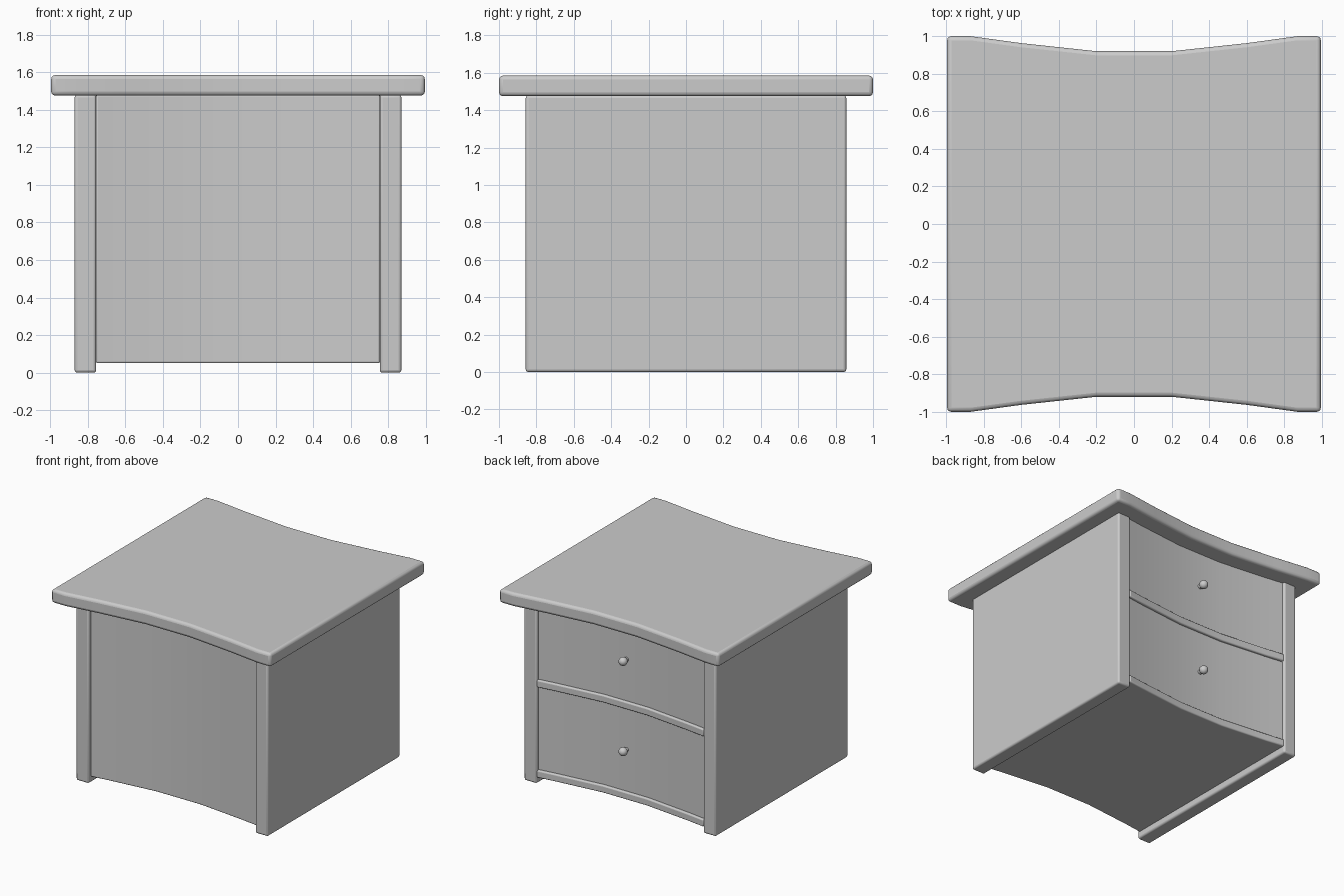
import bpy, bmesh, math

if "Cube" in bpy.data.objects:
    bpy.data.objects.remove(bpy.data.objects["Cube"])

# Half of the concave edge line: (x, y) of the table top
CURVE = [(0.2, 0.92), (0.6, 0.963), (0.87, 1.0), (0.995, 1.0)]


def edge_points(half_width, offset):
    """Concave line from -half_width to +half_width, moved by offset in y."""
    right = [(x, y + offset) for x, y in CURVE if x < half_width - 0.001]
    for (x0, y0), (x1, y1) in zip(CURVE, CURVE[1:]):
        if x0 < half_width <= x1:
            t = (half_width - x0) / (x1 - x0)
            right.append((half_width, y0 + t * (y1 - y0) + offset))
    return [(-x, y) for x, y in reversed(right)] + right


def finish(obj, bevel, segments=3):
    if bevel:
        mod = obj.modifiers.new("Rounded edges", 'BEVEL')
        mod.width = bevel
        mod.segments = segments
        mod.limit_method = 'ANGLE'
        mod.angle_limit = math.radians(40)
    bpy.ops.object.select_all(action='DESELECT')
    obj.select_set(True)
    bpy.context.view_layer.objects.active = obj
    bpy.ops.object.shade_smooth_by_angle(angle=math.radians(35))
    return obj


def slab(name, near, far, z0, z1, bevel):
    """Extrude the outline between two lines running left to right."""
    bm = bmesh.new()
    verts = [bm.verts.new((x, y, z0)) for x, y in near + far[::-1]]
    face = bm.faces.new(verts)
    ext = bmesh.ops.extrude_face_region(bm, geom=[face])
    for v in ext["geom"]:
        if isinstance(v, bmesh.types.BMVert):
            v.co.z = z1
    bmesh.ops.recalc_face_normals(bm, faces=bm.faces)
    mesh = bpy.data.meshes.new(name)
    bm.to_mesh(mesh)
    bm.free()
    obj = bpy.data.objects.new(name, mesh)
    bpy.context.collection.objects.link(obj)
    return finish(obj, bevel)


def flip(points):
    return [(x, -y) for x, y in points]


# Table top, concave on both long edges
slab("table_top", flip(edge_points(0.995, 0)), edge_points(0.995, 0), 1.475, 1.585, 0.022)

# Side walls
for name, x0, x1 in (("left_side", -0.87, -0.755), ("right_side", 0.755, 0.87)):
    slab(name, [(x0, -0.857), (x1, -0.857)], [(x0, 0.857), (x1, 0.857)], 0, 1.48, 0.015)

# Closed panel on the -y side
W = 0.756
slab("closed_panel", flip(edge_points(W, -0.15)), flip(edge_points(W, -0.19)), 0.05, 1.48, 0.01)

# Bottom board and middle shelf, whose edges show as rails
for name, z in (("bottom_board", 0.05), ("middle_shelf", 0.79)):
    slab(name, flip(edge_points(W, -0.17)), edge_points(W, -0.128), z, z + 0.06, 0.01)

# Drawer fronts with round knobs
for name, z0, z1, knob_z in (("lower", 0.11, 0.79, 0.45), ("upper", 0.85, 1.48, 1.19)):
    slab(name + "_drawer_front", edge_points(W, -0.19), edge_points(W, -0.15), z0, z1, 0)
    bpy.ops.mesh.primitive_cylinder_add(vertices=16, radius=0.018, depth=0.05,
                                        location=(0, 0.785, knob_z), rotation=(math.pi / 2, 0, 0))
    bpy.context.object.name = name + "_knob_stem"
    finish(bpy.context.object, 0)
    bpy.ops.mesh.primitive_uv_sphere_add(segments=24, ring_count=12, radius=0.034,
                                         location=(0, 0.815, knob_z))
    bpy.context.object.name = name + "_knob"
    finish(bpy.context.object, 0)
